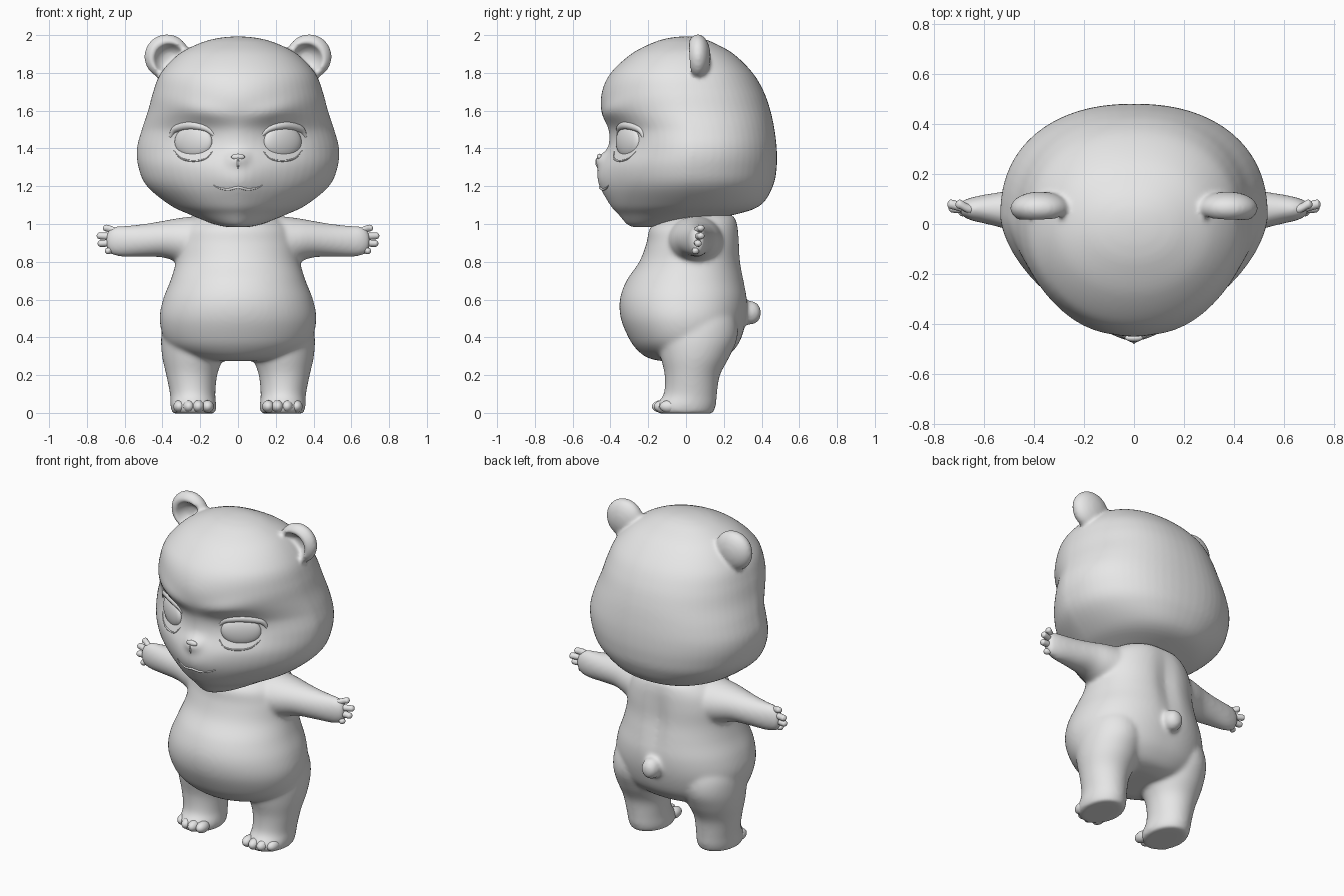
import bpy, bmesh, math
from mathutils import Vector, Matrix

cube = bpy.data.objects.get("Cube")
if cube:
    bpy.data.objects.remove(cube)

grey = bpy.data.materials.new("clay_grey")
grey.use_nodes = True
grey.diffuse_color = (0.8, 0.8, 0.8, 1)
grey.node_tree.nodes["Principled BSDF"].inputs["Base Color"].default_value = (0.8, 0.8, 0.8, 1)


def spline(rows, steps=6):
    """Catmull-Rom resampling of a list of tuples."""
    out = []
    for i in range(len(rows) - 1):
        a, b = Vector(rows[max(i - 1, 0)]), Vector(rows[i])
        c, d = Vector(rows[i + 1]), Vector(rows[min(i + 2, len(rows) - 1)])
        for k in range(steps):
            t = k / steps
            out.append(b + (c - a) * t / 2 + (2 * a - 5 * b + 4 * c - d) * t * t / 2
                       + (3 * b - a - 3 * c + d) * t ** 3 / 2)
    return out + [Vector(rows[-1])]


def round_power(t):
    return 2.0


def loft(bm, rows, sideways=False, side=1, front=round_power, back=2.0, deform=None, n=64):
    """Rows: position on axis, centre, half width, low edge, high edge."""
    rings = []
    for t, mid, half, low, high in spline(rows):
        ring = []
        for i in range(n):
            a = math.tau * i / n
            c, s = math.cos(a), math.sin(a)
            p = 2 / (front(t) if s < 0 else back)
            u = mid + half * math.copysign(abs(c) ** p, c)
            v = (low + high) / 2 + (high - low) / 2 * math.copysign(abs(s) ** p, s)
            co = Vector((t, u, v)) if sideways else Vector((u, v, t))
            if deform:
                co.y += deform(co)
            co.x *= side
            ring.append(bm.verts.new(co))
        rings.append(ring)
    for r, q in zip(rings, rings[1:]):
        for i in range(n):
            j = (i + 1) % n
            bm.faces.new((r[i], r[j], q[j], q[i]))
    bm.faces.new(rings[0][::-1])
    bm.faces.new(rings[-1])


def ball(bm, centre, radii, turn=0.0, deform=None):
    verts = bmesh.ops.create_uvsphere(bm, u_segments=40, v_segments=24, radius=1)["verts"]
    for v in verts:
        if deform:
            v.co.y += deform(v.co)
    bmesh.ops.transform(bm, verts=verts, matrix=Matrix.Translation(centre)
                        @ Matrix.Rotation(turn, 4, "Z") @ Matrix.Diagonal((*radii, 1)))


def finish(name, bm, voxel=0, smooth=4):
    bmesh.ops.recalc_face_normals(bm, faces=bm.faces)
    mesh = bpy.data.meshes.new(name)
    bm.to_mesh(mesh)
    bm.free()
    mesh.materials.append(grey)
    for f in mesh.polygons:
        f.use_smooth = True
    obj = bpy.data.objects.new(name, mesh)
    bpy.context.collection.objects.link(obj)
    if voxel:
        fuse = obj.modifiers.new("fuse", "REMESH")
        fuse.mode, fuse.voxel_size, fuse.use_smooth_shade = "VOXEL", voxel, True
        soft = obj.modifiers.new("soften", "SMOOTH")
        soft.factor, soft.iterations = 0.5, smooth
    return obj


def tube(name, points, radius):
    """Tapered tube through points."""
    curve = bpy.data.curves.new(name, "CURVE")
    curve.dimensions, curve.bevel_depth, curve.bevel_resolution = "3D", radius, 3
    curve.use_fill_caps = True
    line = curve.splines.new("POLY")
    line.points.add(len(points) - 1)
    for i, (p, co) in enumerate(zip(line.points, points)):
        p.co = (*co, 1)
        p.radius = 0.3 + 0.7 * math.sin(math.pi * i / (len(points) - 1))
    curve.materials.append(grey)
    obj = bpy.data.objects.new(name, curve)
    bpy.context.collection.objects.link(obj)


def bump(x, width, z, height):
    return math.exp(-(x / width) ** 2 - (z / height) ** 2)


# Body: torso with a soft groove down the spine, and tail
def spine(co):
    return -0.022 * bump(co.x, 0.06, co.z - 0.78, 0.22) if co.y > 0.1 else 0


bm = bmesh.new()
loft(bm, [(0.275, 0, 0.16, -0.14, 0.14), (0.295, 0, 0.26, -0.21, 0.21), (0.34, 0, 0.35, -0.265, 0.26),
          (0.4, 0, 0.395, -0.305, 0.295), (0.5, 0, 0.415, -0.345, 0.322), (0.6, 0, 0.397, -0.35, 0.328),
          (0.7, 0, 0.358, -0.315, 0.313), (0.8, 0, 0.328, -0.247, 0.295), (0.9, 0, 0.315, -0.209, 0.288),
          (0.98, 0, 0.285, -0.19, 0.28), (1.035, 0, 0.22, -0.12, 0.262), (1.057, 0, 0.16, -0.06, 0.22)],
     back=2.25, deform=spine)
ball(bm, (0, 0.342, 0.53), (0.056, 0.057, 0.064))
for side in (1, -1):
    # Legs and feet
    loft(bm, [(-0.004, 0.235, 0.11, -0.145, 0.142), (0.02, 0.235, 0.12, -0.162, 0.152),
              (0.05, 0.237, 0.121, -0.155, 0.16), (0.1, 0.24, 0.12, -0.118, 0.164),
              (0.2, 0.245, 0.135, -0.113, 0.18), (0.3, 0.24, 0.162, -0.135, 0.232),
              (0.4, 0.235, 0.172, -0.15, 0.272), (0.5, 0.225, 0.165, -0.12, 0.265),
              (0.6, 0.2, 0.13, -0.07, 0.22), (0.68, 0.18, 0.07, 0.0, 0.15)], side=side)
    # Arms
    loft(bm, [(0.1, 0.05, 0.13, 0.72, 1.02), (0.22, 0.05, 0.15, 0.755, 1.04), (0.32, 0.05, 0.13, 0.797, 1.03),
              (0.4, 0.05, 0.104, 0.823, 1.016), (0.5, 0.055, 0.079, 0.826, 1.0), (0.6, 0.06, 0.058, 0.826, 0.99),
              (0.65, 0.06, 0.047, 0.832, 0.987), (0.685, 0.062, 0.033, 0.848, 0.968),
              (0.697, 0.062, 0.022, 0.88, 0.94)], sideways=True, side=side)
finish("body", bm, voxel=0.0105, smooth=16)

for side, label in ((1, "left"), (-1, "right")):
    bm = bmesh.new()
    for x, y, z, rise in ((0.715, 0.078, 0.978, 0.022), (0.748, 0.078, 0.937, 0.008),
                          (0.743, 0.064, 0.897, -0.008), (0.705, 0.05, 0.858, -0.018)):
        loft(bm, [(0.62, 0.06, 0.012, z - rise - 0.012, z - rise + 0.012),
                  (0.66, 0.06, 0.018, z - rise / 2 - 0.018, z - rise / 2 + 0.018),
                  (x - 0.02, y, 0.019, z - 0.018, z + 0.018), (x - 0.006, y, 0.014, z - 0.013, z + 0.013),
                  (x, y, 0.004, z - 0.004, z + 0.004)], sideways=True, side=side, n=20)
    finish(label + "_fingers", bm)
    bm = bmesh.new()
    for i, y in enumerate((-0.12, -0.13, -0.12, -0.09)):
        ball(bm, (side * (0.16 + 0.05 * i), y, 0.034), (0.032, 0.05, 0.033))
    finish(label + "_toes", bm)


# Head: skull with eye hollows, brow ridges, muzzle and nose bridge
def face_shape(co):
    if co.y > 0:
        return 0
    x, z = abs(co.x), co.z
    return (0.028 * bump(x - 0.24, 0.13, z - 1.45, 0.08)
            - 0.018 * bump(x - 0.2, 0.15, z - 1.6 - 0.2 * (x - 0.2), 0.05)
            - 0.035 * bump(x, 0.14, z - 1.24, 0.11) - 0.042 * bump(x, 0.05, z - 1.345, 0.035))


def face_power(z):
    return 1.66 + 0.36 * min(1, max(0, (z - 1.5) / 0.3))


def ear_cup(co):
    r = math.hypot(co.x + 0.1, co.z + 0.1)
    return 1.25 * max(0, 1 - (r / 0.72) ** 3) if co.y < 0 else 0


bm = bmesh.new()
loft(bm, [(0.983, 0, 0.05, -0.28, -0.16), (1.0, 0, 0.13, -0.315, 0.0), (1.05, 0, 0.255, -0.355, 0.26),
          (1.1, 0, 0.36, -0.395, 0.395), (1.2, 0, 0.482, -0.428, 0.46), (1.3, 0, 0.527, -0.435, 0.48),
          (1.4, 0, 0.535, -0.41, 0.48), (1.5, 0, 0.509, -0.41, 0.468), (1.6, 0, 0.476, -0.447, 0.447),
          (1.7, 0, 0.449, -0.445, 0.412), (1.8, 0, 0.408, -0.398, 0.353), (1.9, 0, 0.313, -0.29, 0.252),
          (1.96, 0, 0.195, -0.175, 0.145), (1.985, 0, 0.1, -0.09, 0.075), (1.993, 0, 0.02, -0.02, 0.02)],
     front=face_power, back=2.25, deform=face_shape)
for side in (1, -1):
    ball(bm, (side * 0.376, 0.063, 1.886), (0.12, 0.067, 0.119),
         deform=lambda co, s=side: ear_cup(Vector((co.x * s, co.y, co.z))))
head = finish("head", bm, voxel=0.0105, smooth=8)
bpy.context.view_layer.update()
skin = head.evaluated_get(bpy.context.evaluated_depsgraph_get())


def on_face(x, z):
    hit, co, normal, _ = skin.ray_cast(Vector((x, -2, z)), Vector((0, 1, 0)))
    return co, normal


def face_line(name, points, radius, side=1, sink=0.0):
    tube(name, [on_face(side * x, z)[0] + Vector((0, sink, 0)) for x, z in spline(points)], radius)


# Eyes and eyelids
for side, label in ((1, "left"), (-1, "right")):
    co, normal = on_face(side * 0.237, 1.435)
    bm = bmesh.new()
    ball(bm, co - normal * 0.002, (0.115, 0.036, 0.087), turn=math.atan2(normal.x, -normal.y))
    finish(label + "_eye", bm)
    face_line(label + "_upper_eyelid", [(0.358, 1.458), (0.33, 1.503), (0.25, 1.523), (0.17, 1.507),
                                        (0.124, 1.468)], 0.024, side, sink=0.007)
    face_line(label + "_lower_eyelid", [(0.34, 1.39), (0.3, 1.347), (0.235, 1.334), (0.17, 1.347),
                                        (0.132, 1.39)], 0.005, side)

# Nose and mouth
co, normal = on_face(0, 1.355)
bm = bmesh.new()
ball(bm, co + Vector((0, 0.008, 0)), (0.036, 0.015, 0.017))
finish("nose", bm)
face_line("nose_groove", [(0, 1.35), (0, 1.32), (0, 1.295)], 0.006)
face_line("mouth", [(-0.13, 1.205), (-0.1, 1.19), (-0.05, 1.183), (0, 1.194), (0.05, 1.183),
                    (0.1, 1.19), (0.13, 1.205)], 0.007)
